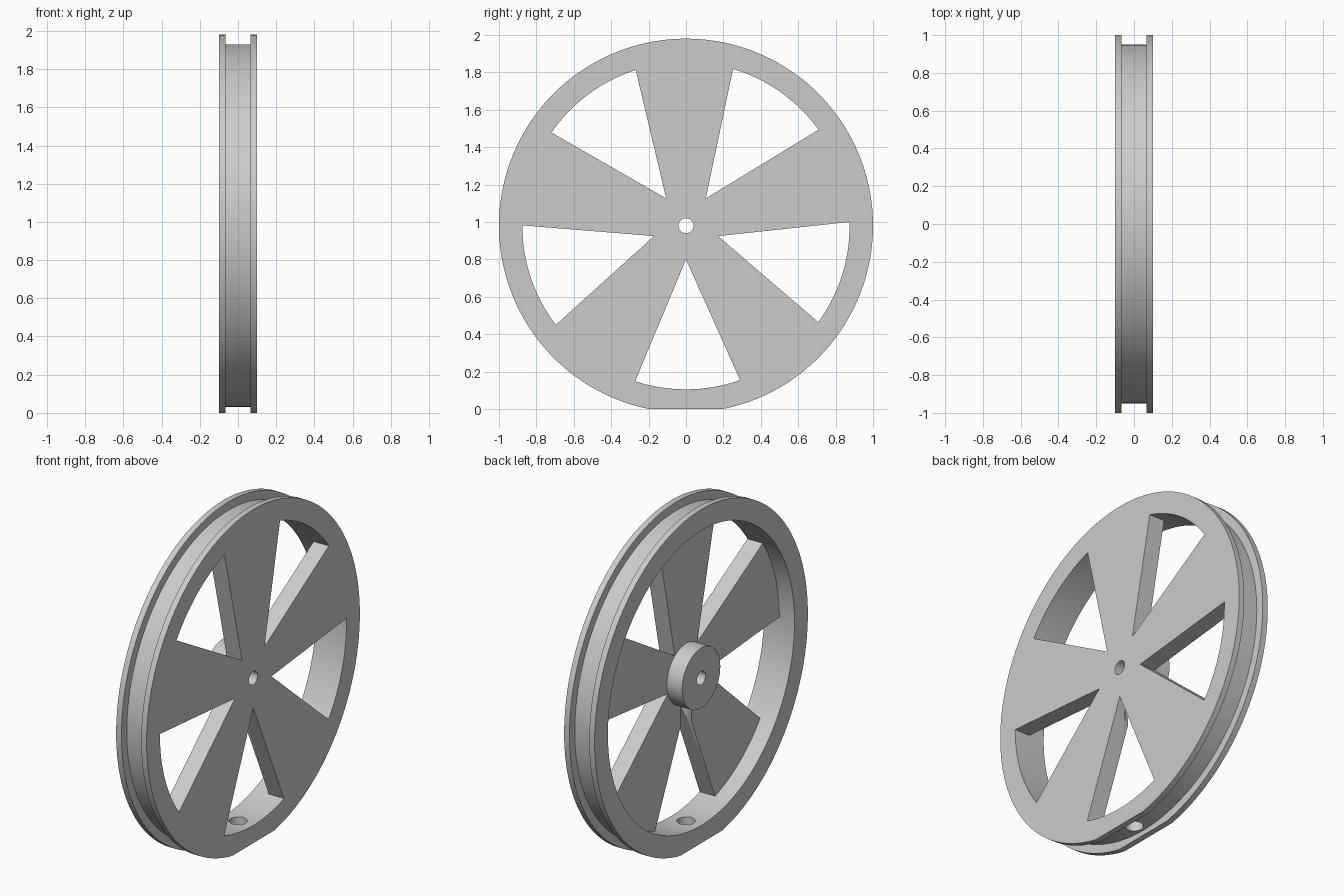
import bpy, bmesh, math
from mathutils import Vector, Matrix

if "Cube" in bpy.data.objects:
    bpy.data.objects.remove(bpy.data.objects["Cube"], do_unlink=True)

CENTRE = Vector((0, 0, 0.98))
HALF = 0.1            # half the wheel's width
INNER, GROOVE, OUTER = 0.875, 0.95, 1.0
HUB = 0.179
GAPS = 5

grey = bpy.data.materials.new("plain grey")
grey.use_nodes = True
colour = (0.6, 0.6, 0.6, 1)
grey.diffuse_color = colour
grey.node_tree.nodes["Principled BSDF"].inputs["Base Color"].default_value = colour


def finish(bm, name):
    bmesh.ops.recalc_face_normals(bm, faces=bm.faces)
    mesh = bpy.data.meshes.new(name)
    bm.to_mesh(mesh)
    bm.free()
    mesh.materials.append(grey)
    obj = bpy.data.objects.new(name, mesh)
    bpy.context.collection.objects.link(obj)
    return obj


def lathe(name, profile, steps=144):
    """Spin a closed (x, radius) profile around the axle."""
    bm = bmesh.new()
    verts = [bm.verts.new(CENTRE + Vector((x, 0, r))) for x, r in profile]
    edges = [bm.edges.new((v, verts[i - 1])) for i, v in enumerate(verts)]
    bmesh.ops.spin(bm, geom=verts + edges, cent=CENTRE, axis=(1, 0, 0),
                   angle=math.tau, steps=steps, use_duplicate=False)
    bmesh.ops.remove_doubles(bm, verts=bm.verts, dist=1e-5)
    return finish(bm, name)


def rod(name, radius, depth, matrix):
    bm = bmesh.new()
    bmesh.ops.create_cone(bm, cap_ends=True, segments=48, radius1=radius,
                          radius2=radius, depth=depth, matrix=matrix)
    return finish(bm, name)


def polar(radius, degrees):
    a = math.radians(degrees)
    return Vector((0, radius * math.cos(a), radius * math.sin(a)))


# Rim with a groove between two flanges
side = 0.065
wheel = lathe("wheel", [(-HALF, INNER), (-HALF, OUTER), (-side, OUTER), (-side, GROOVE),
                        (side, GROOVE), (side, OUTER), (HALF, OUTER), (HALF, INNER)])

# Five tapered spokes as one star-shaped plate on the +x half
step = 360 / GAPS
outline = []
for k in range(GAPS):
    mid = -90 + k * step
    apex = polar(0.18, mid)
    first, last = (polar(INNER, mid + 0.6 + s * 18.7) for s in (-1, 1))
    outline += [apex.lerp(first, 1.04), apex, apex.lerp(last, 1.04)]
    for i in range(1, 8):
        outline.append(polar(0.905, mid + 20 + (step - 40) * i / 8))
bm = bmesh.new()
plate = bm.faces.new([bm.verts.new(CENTRE + p) for p in outline])
result = bmesh.ops.extrude_face_region(bm, geom=[plate])
moved = [g for g in result["geom"] if isinstance(g, bmesh.types.BMVert)]
bmesh.ops.translate(bm, verts=moved, vec=(HALF, 0, 0))
spokes = finish(bm, "spokes")

# Hub boss, axle bore, radial hole and flat foot
along_x = Matrix.Translation(CENTRE) @ Matrix.Rotation(math.pi / 2, 4, "Y")
hub = rod("hub", HUB, 0.15, Matrix.Translation((-0.025, 0, 0)) @ along_x)
bore = rod("bore_cutter", 0.04, 1, along_x)
radial = rod("radial_hole_cutter", 0.05, 1.08, Matrix.Translation((0, 0, 0.44)))
bm = bmesh.new()
bmesh.ops.create_cube(bm, size=1, matrix=Matrix.Translation((0, 0, -0.5)))
foot = finish(bm, "foot_cutter")

# Join the solids and cut the openings
bpy.context.view_layer.objects.active = wheel
wheel.select_set(True)
for tool, operation in ((spokes, "UNION"), (hub, "UNION"), (bore, "DIFFERENCE"),
                        (radial, "DIFFERENCE"), (foot, "DIFFERENCE")):
    mod = wheel.modifiers.new(tool.name, "BOOLEAN")
    mod.operation = operation
    mod.solver = "EXACT"
    mod.object = tool
    bpy.ops.object.modifier_apply(modifier=mod.name)
    bpy.data.objects.remove(tool, do_unlink=True)

bpy.ops.object.shade_smooth_by_angle(angle=math.radians(30))
